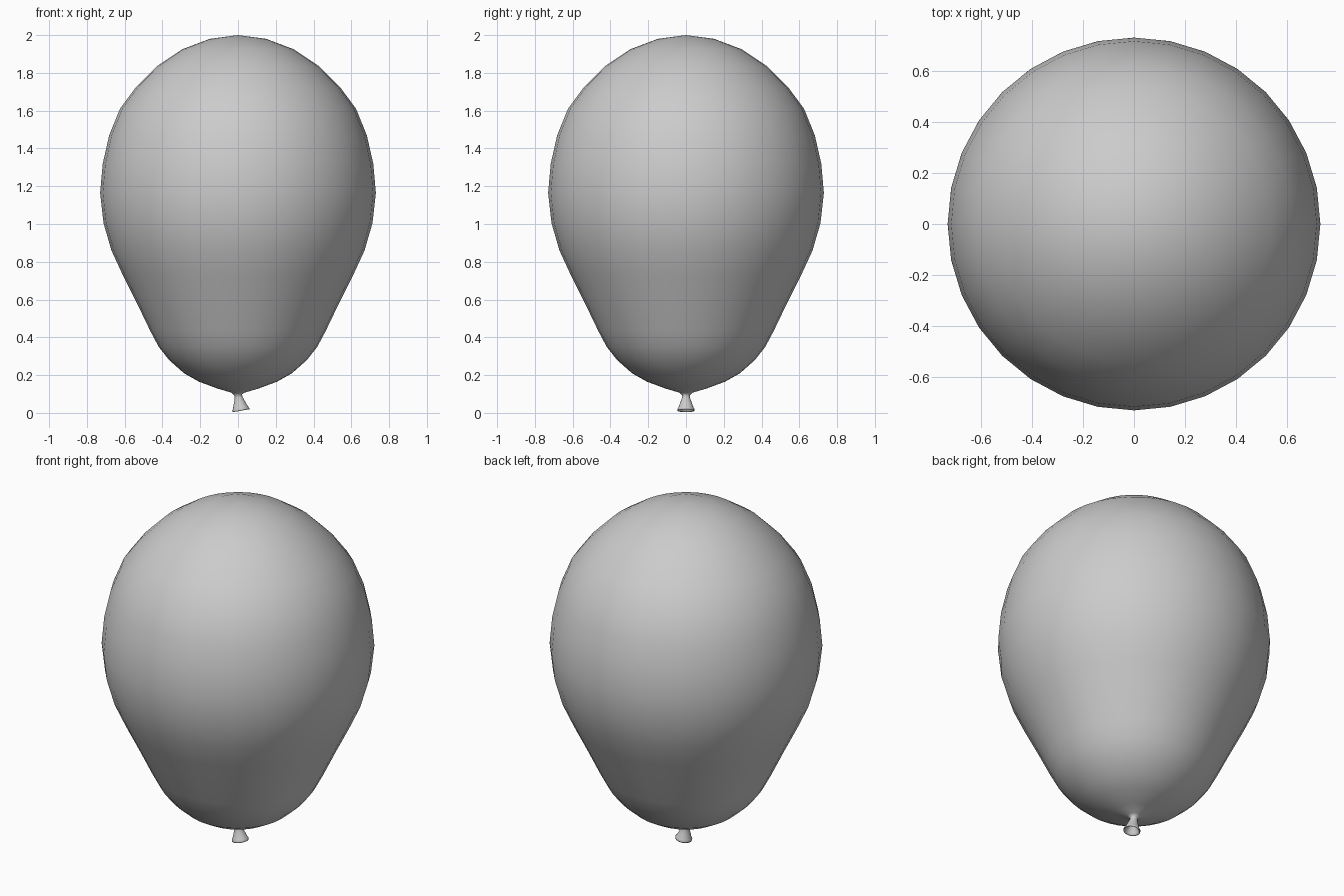
import bpy, bmesh
from math import sin, cos, pi, radians
from mathutils import Vector, Matrix

if "Cube" in bpy.data.objects:
    bpy.data.objects.remove(bpy.data.objects["Cube"])


def lathe(name, profile, segments, placement):
    """Spin (radius, z) points; placement(i, point) bends each ring."""
    bm = bmesh.new()
    rings = []
    for i, (r, z) in enumerate(profile):
        count = segments if r > 0 else 1
        rings.append([bm.verts.new(placement(i, Vector((
            r * cos(2 * pi * k / segments), r * sin(2 * pi * k / segments), z))))
            for k in range(count)])
    for a, b in zip(rings, rings[1:]):
        for k in range(segments):
            n = (k + 1) % segments
            quad = [a[k % len(a)], a[n % len(a)], b[n % len(b)], b[k % len(b)]]
            bm.faces.new(list(dict.fromkeys(quad)))
    bmesh.ops.recalc_face_normals(bm, faces=bm.faces)
    mesh = bpy.data.meshes.new(name)
    bm.to_mesh(mesh)
    bm.free()
    mesh.shade_smooth()
    obj = bpy.data.objects.new(name, mesh)
    bpy.context.collection.objects.link(obj)
    return obj


# Nozzle: hollow flared lip, from the inside up to the knot
nozzle = [(0, 0.075), (0.018, 0.06), (0.034, 0.025), (0.040, 0.012),
          (0.045, 0.010), (0.046, 0.017), (0.040, 0.027), (0.030, 0.055),
          (0.021, 0.08), (0.021, 0.095)]

# Inflated body: from the knot up to the crown
body = [(0.037, 0.108), (0.106, 0.128), (0.206, 0.165), (0.286, 0.21),
        (0.365, 0.28), (0.42, 0.35), (0.465, 0.435), (0.53, 0.57),
        (0.61, 0.73), (0.67, 0.86), (0.712, 1.005), (0.73, 1.165),
        (0.716, 1.32), (0.682, 1.47), (0.625, 1.61), (0.54, 1.725),
        (0.43, 1.835), (0.295, 1.925), (0.15, 1.98), (0, 2.0)]

# The nozzle leans slightly towards +x about the knot
pivot = Vector((0, 0, 0.1))
tilt = Matrix.Rotation(radians(-10), 3, 'Y')


def lean(i, p):
    return pivot + tilt @ (p - pivot) if i < len(nozzle) else p


lathe("balloon", nozzle + body, 32, lean)
